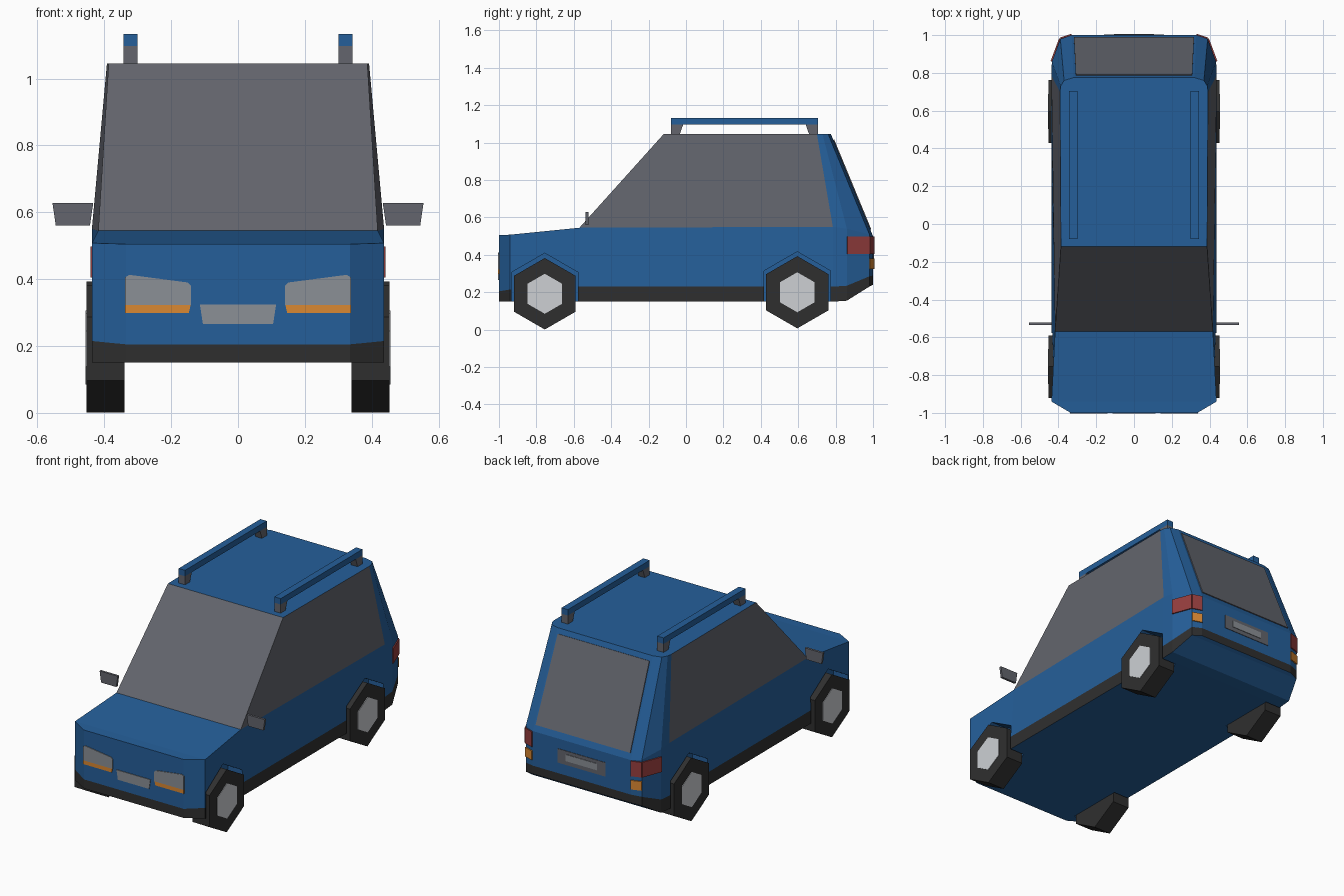
import bpy, bmesh, math
from mathutils import Vector

if "Cube" in bpy.data.objects:
    bpy.data.objects.remove(bpy.data.objects["Cube"])


def material(name, r, g, b):
    m = bpy.data.materials.new(name)
    lin = [((c / 255 + 0.055) / 1.055) ** 2.4 for c in (r, g, b)]
    m.diffuse_color = (*lin, 1)
    m.use_nodes = True
    m.node_tree.nodes["Principled BSDF"].inputs["Base Color"].default_value = m.diffuse_color
    return m


BLUE = material("blue paint", 37, 95, 154)
GLASS = material("grey glass", 99, 101, 109)
BLACK = material("black rubber", 47, 47, 47)
SILVER = material("silver hub", 205, 208, 212)
LAMP = material("pale lamp grey", 139, 144, 150)
ORANGE = material("orange lamp", 218, 136, 50)
RED = material("red lamp", 150, 62, 62)


def make_object(name, bm, mats, mirror=False):
    bmesh.ops.recalc_face_normals(bm, faces=bm.faces)
    me = bpy.data.meshes.new(name)
    bm.to_mesh(me)
    bm.free()
    for m in mats:
        me.materials.append(m)
    ob = bpy.data.objects.new(name, me)
    bpy.context.collection.objects.link(ob)
    if mirror:
        ob.modifiers.new("Mirror", 'MIRROR')
    return ob


def slab(name, pts, offset, mat, mirror=False):
    """Polygon extruded along an offset vector."""
    bm = bmesh.new()
    f = bm.faces.new([bm.verts.new(p) for p in pts])
    ext = bmesh.ops.extrude_face_region(bm, geom=[f], use_keep_orig=True)
    vs = [v for v in ext["geom"] if isinstance(v, bmesh.types.BMVert)]
    bmesh.ops.translate(bm, verts=vs, vec=Vector(offset))
    return make_object(name, bm, [mat], mirror)


def hexagon(x, y, z, r):
    return [(x, y + r * math.sin(i * math.pi / 3), z + r * math.cos(i * math.pi / 3))
            for i in range(6)]


# Body: half outlines from nose to tail at four levels
plan = [(0.335, -1), (0.437, -0.94), (0.437, -0.57), (0.437, 0.785),
        (0.435, 0.86), (0.39, 0.98), (0.33, 1.0)]
floor_z = [0.15, 0.15, 0.15, 0.15, 0.155, 0.23, 0.24]
strip_z = [0.205, 0.215, 0.23, 0.23, 0.235, 0.285, 0.29]
belt_z = [0.505, 0.508, 0.545, 0.55, 0.54, 0.51, 0.5]
roof_plan = [(0.387, -0.12), (0.392, 0.70), (0.388, 0.73), (0.37, 0.76), (0.32, 0.775)]

bm = bmesh.new()


def ring(points):
    right = [bm.verts.new(p) for p in points]
    left = [bm.verts.new((-x, y, z)) for x, y, z in points]
    return right, left


def quad(a, b, c, d, index):
    bm.faces.new((a, b, c, d)).material_index = index


def loft(low, high, colour):
    n = len(low[0])
    for side in (0, 1):
        for i in range(n - 1):
            quad(low[side][i], low[side][i + 1], high[side][i + 1], high[side][i], colour(i))
    for i, key in ((0, "front"), (n - 1, "rear")):
        quad(low[0][i], low[1][i], high[1][i], high[0][i], colour(key))


def cap(level, first, last):
    for i in range(first, last):
        quad(level[0][i], level[0][i + 1], level[1][i + 1], level[1][i], 0)


floor = ring([(x, y, z) for (x, y), z in zip(plan, floor_z)])
strip = ring([(x, y, z) for (x, y), z in zip(plan, strip_z)])
belt = ring([(x if i != 2 else 0.418, y, z) for i, ((x, y), z) in enumerate(zip(plan, belt_z))])
roof = ring([(x, y, 1.045) for x, y in roof_plan])
loft(floor, strip, lambda i: 2)
loft(strip, belt, lambda i: 0)
loft((belt[0][2:], belt[1][2:]), roof, lambda i: 1 if i in (0, "front") else 0)
cap(floor, 0, 6)
cap(belt, 0, 2)
cap(roof, 0, 4)
body = make_object("body", bm, [BLUE, GLASS, BLACK])

# Wheels, hubs and wheel arch cutters
for label, y, z, r in (("front", -0.755, 0.192, 0.191), ("rear", 0.595, 0.2, 0.193)):
    slab(label + "_wheels", hexagon(0.34, y, z, r), (0.113, 0, 0), BLACK, True)
    slab(label + "_hubs", hexagon(0.45, y, z, 0.107), (0.006, 0, 0), SILVER, True)
    cutter = slab(label + "_arch_cutter", hexagon(0.337, y, z + 0.012, 0.205),
                  (0.3, 0, 0), BLUE, True)
    cutter.hide_render = True
    cutter.display_type = 'WIRE'
    mod = body.modifiers.new(label + " arches", 'BOOLEAN')
    mod.operation = 'DIFFERENCE'
    mod.solver = 'EXACT'
    mod.object = cutter

# Roof rails with feet
slab("roof_rails", [(0.3, -0.08, 1.097), (0.343, -0.08, 1.097), (0.343, -0.08, 1.133),
                    (0.3, -0.08, 1.133)], (0, 0.785, 0), BLUE, True)
for label, end, d in (("front", -0.08, 1), ("rear", 0.705, -1)):
    slab(label + "_rail_feet", [(0.3, end, 1.04), (0.3, end + d * 0.045, 1.04),
                                (0.3, end + d * 0.065, 1.097), (0.3, end, 1.097)],
         (0.043, 0, 0), GLASS, True)

# Door mirrors
slab("door_mirrors", [(0.443, -0.536, 0.56), (0.545, -0.536, 0.56), (0.555, -0.536, 0.628),
                      (0.433, -0.536, 0.628)], (0, 0.014, 0), GLASS, True)


# Front lamps and number plate
def front_plate(name, xz, mat, mirror):
    slab(name, [(x, -0.998, z) for x, z in xz], (0, -0.006, 0), mat, mirror)


front_plate("headlights", [(0.14, 0.322), (0.338, 0.322), (0.338, 0.405), (0.325, 0.413),
                           (0.15, 0.39), (0.14, 0.38)], LAMP, True)
front_plate("front_indicators", [(0.147, 0.299), (0.338, 0.299), (0.338, 0.322),
                                 (0.142, 0.322)], ORANGE, True)
front_plate("front_plate", [(-0.105, 0.266), (0.105, 0.266), (0.114, 0.324),
                            (-0.114, 0.324)], LAMP, False)


# Tail lamps wrapped around the rear corners
def corner_lamp(name, a, b, z0, z1, mat):
    (ax, ay), (bx, by) = a, b
    n = Vector((by - ay, ax - bx, 0)).normalized() * 0.007
    slab(name, [(ax, ay, z0), (bx, by, z0), (bx, by, z1), (ax, ay, z1)], n, mat, True)


corner_lamp("side_tail_lamps", plan[4], plan[5], 0.405, 0.497, RED)
corner_lamp("rear_tail_lamps", plan[5], plan[6], 0.405, 0.497, RED)
corner_lamp("rear_indicators", plan[5], plan[6], 0.325, 0.38, ORANGE)


# Rear window lying on the sloped tailgate, and rear plate
def tailgate(x, z):
    return (x, 1.0 - 0.225 * (z - 0.5) / 0.545 - 0.001, z)


slab("rear_window", [tailgate(-0.318, 0.535), tailgate(0.318, 0.535),
                     tailgate(0.308, 1.015), tailgate(-0.308, 1.015)],
     (0, 0.006, 0.002), GLASS)
for name, w, z0, z1, d, mat in (("rear_plate_recess", 0.16, 0.355, 0.44, 0.004, GLASS),
                                ("rear_plate", 0.105, 0.38, 0.42, 0.007, LAMP)):
    slab(name, [(-w, 0.999, z0), (w, 0.999, z0), (w, 0.999, z1), (-w, 0.999, z1)],
         (0, d, 0), mat)
